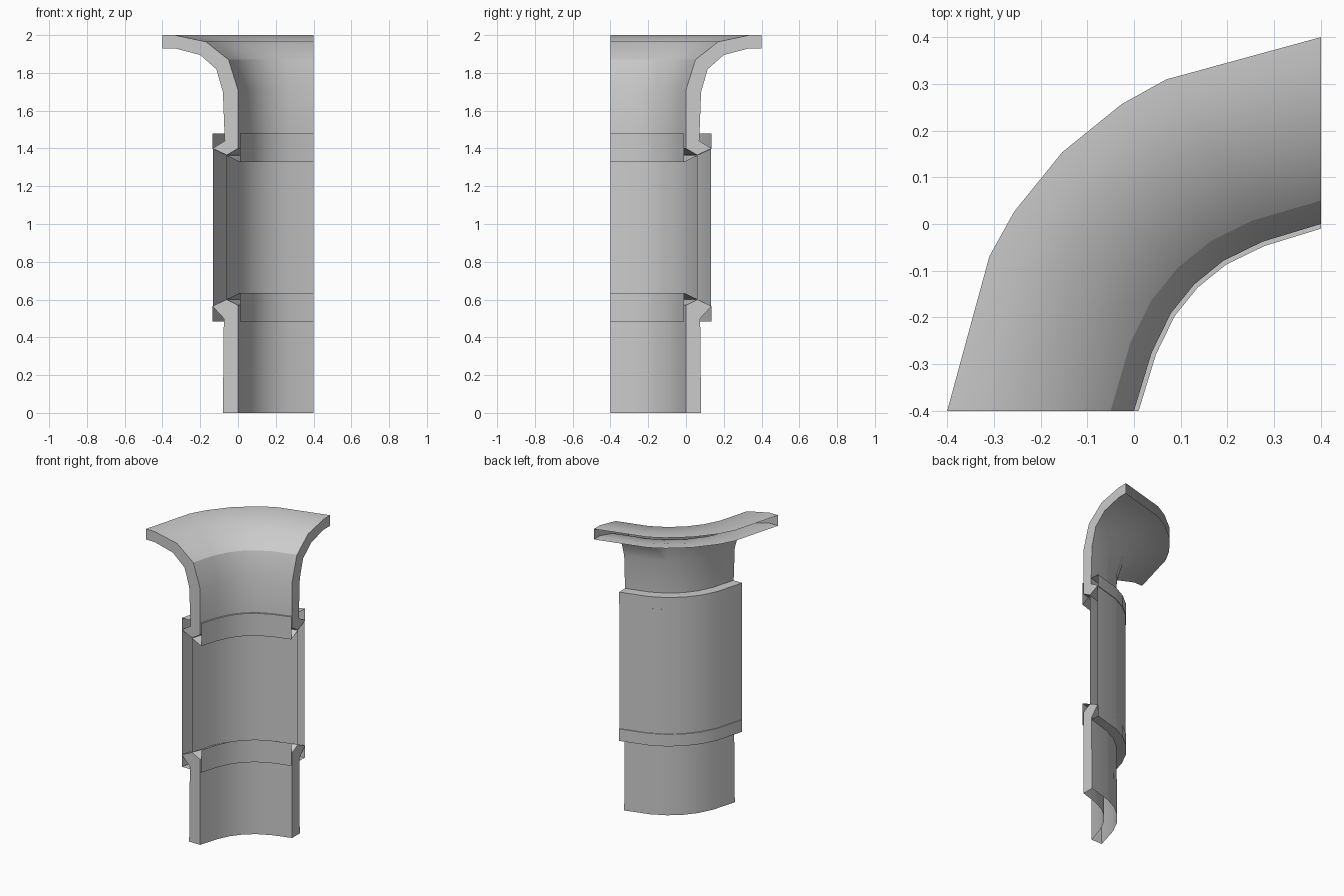
import bpy
import math

if "Cube" in bpy.data.objects:
    bpy.data.objects.remove(bpy.data.objects["Cube"])

CX, CY = 0.4, -0.4          # axis of the quarter turn


def point(r, z, i):
    """Position of profile point (r, z) at sweep station i (0..6)."""
    first = 19 + 15 * (r - 0.4)
    angles = [0, first, 33, 45, 57, 90 - first, 90]
    a = math.radians(angles[i])
    rr = r if i in (0, 6) else r - 0.017
    return (CX - rr * math.cos(a), CY + rr * math.sin(a), z)


def sweep(name, profile, closed=False, caps=False):
    """Sweep an (r, z) profile, counter-clockwise, through the quarter turn."""
    n = len(profile)
    verts = [point(r, z, i) for i in range(7) for r, z in profile]
    faces = []
    for i in range(6):
        for j in range(n if closed else n - 1):
            k = (j + 1) % n
            faces.append((i * n + j, i * n + k, (i + 1) * n + k, (i + 1) * n + j))
    if caps:
        faces.append(tuple(reversed(range(n))))
        faces.append(tuple(range(6 * n, 7 * n)))
    mesh = bpy.data.meshes.new(name)
    mesh.from_pydata(verts, [], faces)
    mesh.update()
    ob = bpy.data.objects.new(name, mesh)
    bpy.context.collection.objects.link(ob)
    bpy.ops.object.select_all(action='DESELECT')
    ob.select_set(True)
    bpy.context.view_layer.objects.active = ob
    bpy.ops.object.shade_smooth_by_angle(angle=math.radians(32))
    return ob


# Lower wall, open underneath, with a pointed upper end
sweep("lower_wall", [(0.48, 0), (0.475, 0.5), (0.535, 0.565), (0.46, 0.6),
                     (0.4, 0.57), (0.4, 0)], caps=True)

# Upper wall flaring into a wide flange with an open rim
sweep("flared_wall", [(0.8, 2.0), (0.735, 2.0), (0.57, 1.965), (0.45, 1.87),
                      (0.4, 1.71), (0.4, 1.40), (0.46, 1.365), (0.535, 1.40),
                      (0.47, 1.44), (0.48, 1.70), (0.515, 1.82), (0.6, 1.895),
                      (0.735, 1.93), (0.8, 1.93)], caps=True)

# Collars above and below the middle panel, with sloped inner faces
collar = [(0.39, 0.485), (0.535, 0.485), (0.535, 0.565), (0.39, 0.635)]
sweep("lower_collar", collar, closed=True)
sweep("upper_collar", [(r, 1.96 - z + 0.003) for r, z in reversed(collar)], closed=True)

# Middle panel: separate outer and inner skins
sweep("panel_outer_skin", [(0.532, 0.565), (0.532, 1.40)])
sweep("panel_inner_skin", [(0.46, 1.365), (0.46, 0.6)])
